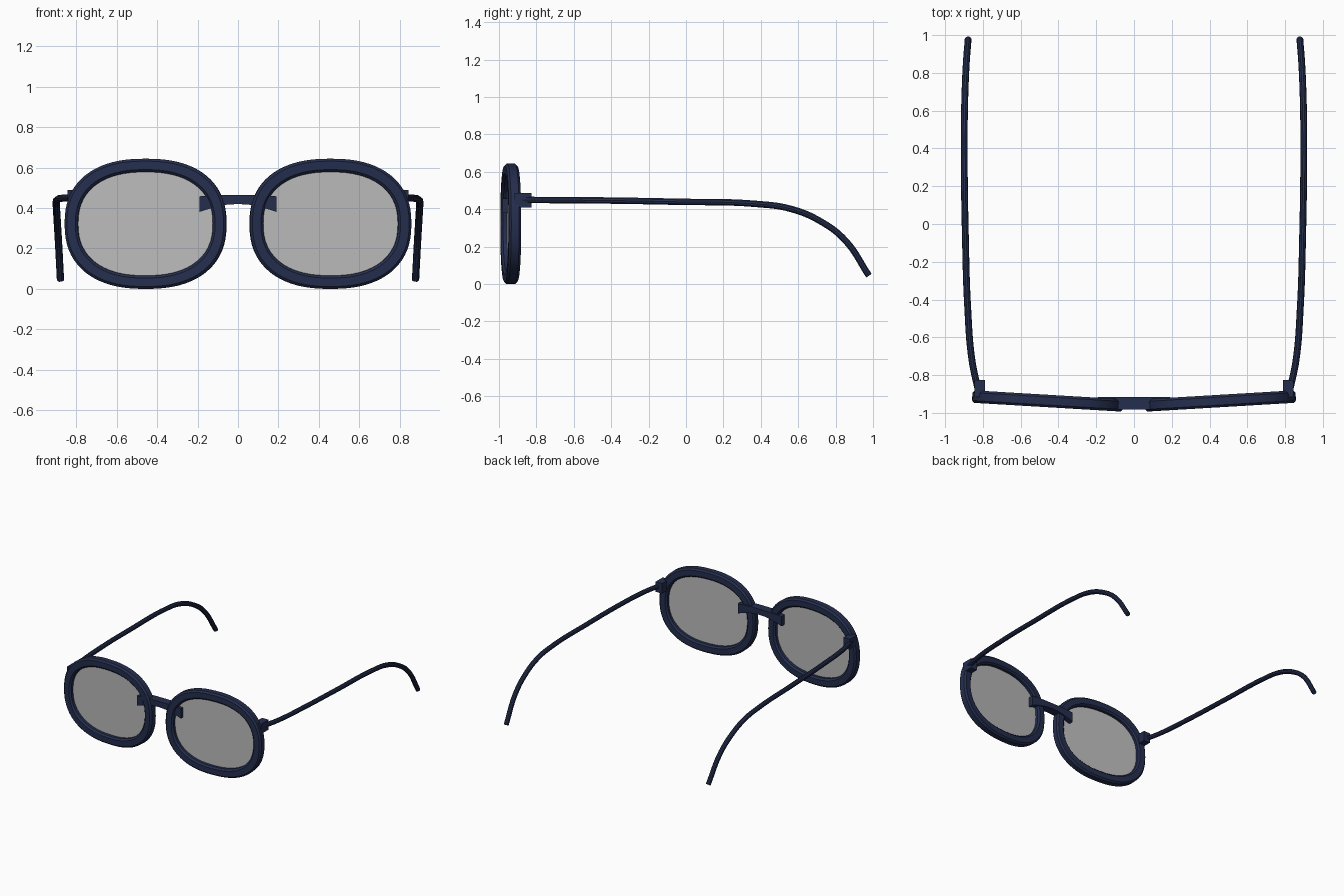
import bpy, bmesh, math
from mathutils import Matrix

cube = bpy.data.objects.get("Cube")
if cube:
    bpy.data.objects.remove(cube, do_unlink=True)


def material(name, rgb, alpha=1.0):
    mat = bpy.data.materials.new(name)
    mat.use_nodes = True
    mat.diffuse_color = (*rgb, alpha)
    node = mat.node_tree.nodes["Principled BSDF"]
    node.inputs["Base Color"].default_value = (*rgb, 1.0)
    node.inputs["Alpha"].default_value = alpha
    return mat


navy = material("navy frame", (0.018, 0.027, 0.075))
tint = material("grey lens", (0.5, 0.5, 0.5), 0.7)


def finish(name, bm, mat, smooth=True):
    bmesh.ops.recalc_face_normals(bm, faces=bm.faces)
    mesh = bpy.data.meshes.new(name)
    bm.to_mesh(mesh)
    bm.free()
    mesh.materials.append(mat)
    obj = bpy.data.objects.new(name, mesh)
    bpy.context.collection.objects.link(obj)
    bpy.context.view_layer.objects.active = obj
    obj.select_set(True)
    if smooth:
        bpy.ops.object.shade_smooth_by_angle(angle=math.radians(35))
    obj.select_set(False)
    return obj


SEGMENTS = 72
LENS_X, LENS_Y, LENS_Z = 0.457, -0.937, 0.322
TILT = math.radians(3.4)


def oval(bm, half_w, half_h, y):
    """Ring of vertices on a rounded, slightly squared oval."""
    ring = []
    for i in range(SEGMENTS):
        a = 2 * math.pi * i / SEGMENTS
        c, s = math.cos(a), math.sin(a)
        e = 2 / 2.35
        ring.append(bm.verts.new((math.copysign(abs(c) ** e, c) * half_w, y,
                                  math.copysign(abs(s) ** e, s) * half_h)))
    return ring


def place(bm, side):
    turn = Matrix.Rotation(side * TILT, 4, "Z")
    move = Matrix.Translation((side * LENS_X, LENS_Y, LENS_Z))
    bmesh.ops.transform(bm, matrix=move @ turn, verts=bm.verts)


def rim(name, side):
    # Chamfered rectangular section swept round the oval: (inset, depth)
    d, w, b = 0.033, 0.066, 0.012
    section = [(0, -d + b), (b, -d), (w - b, -d), (w, -d + b),
               (w, d - b), (w - b, d), (b, d), (0, d - b)]
    bm = bmesh.new()
    rings = [oval(bm, 0.4 - i, 0.322 - i, y) for i, y in section]
    for k, ring in enumerate(rings):
        nxt = rings[(k + 1) % len(rings)]
        for i in range(SEGMENTS):
            j = (i + 1) % SEGMENTS
            bm.faces.new((ring[i], ring[j], nxt[j], nxt[i]))
    place(bm, side)
    finish(name, bm, navy)


def lens(name, side):
    bm = bmesh.new()
    bm.faces.new(oval(bm, 0.338, 0.26, 0))
    place(bm, side)
    finish(name, bm, tint, False)


def hinge(name, side):
    bm = bmesh.new()
    bmesh.ops.create_cube(bm, size=1)
    bmesh.ops.scale(bm, vec=(0.056, 0.09, 0.078), verts=bm.verts)
    bmesh.ops.translate(bm, vec=(side * 0.816, -0.872, 0.449), verts=bm.verts)
    finish(name, bm, navy, False)


def temple(name, side):
    path = [(0.825, -0.88, 0.45), (0.858, -0.72, 0.449), (0.88, -0.45, 0.447),
            (0.893, -0.05, 0.44), (0.899, 0.38, 0.428), (0.898, 0.56, 0.402),
            (0.894, 0.72, 0.335), (0.888, 0.85, 0.235), (0.878, 0.978, 0.045)]
    curve = bpy.data.curves.new(name, "CURVE")
    curve.dimensions = "3D"
    curve.bevel_depth = 0.018
    curve.bevel_resolution = 3
    curve.resolution_u = 8
    curve.use_fill_caps = True
    spline = curve.splines.new("BEZIER")
    spline.bezier_points.add(len(path) - 1)
    for point, (x, y, z) in zip(spline.bezier_points, path):
        point.co = (side * x, y, z)
        point.handle_left_type = point.handle_right_type = "AUTO"
    tube = bpy.data.objects.new(name, curve)
    bpy.context.collection.objects.link(tube)
    bpy.context.view_layer.update()
    mesh = tube.evaluated_get(bpy.context.evaluated_depsgraph_get()).to_mesh()
    bm = bmesh.new()
    bm.from_mesh(mesh)
    bpy.data.objects.remove(tube, do_unlink=True)
    bmesh.ops.remove_doubles(bm, verts=bm.verts, dist=0.0001)
    finish(name, bm, navy)


def bridge():
    # Half profile: (x, bottom z, top z), mirrored across the middle
    half = [(0, 0.42, 0.464), (0.06, 0.416, 0.464), (0.1, 0.408, 0.463),
            (0.14, 0.397, 0.461), (0.19, 0.381, 0.458)]
    profile = [(-x, lo, hi) for x, lo, hi in reversed(half[1:])] + half
    bm = bmesh.new()
    outline = [(x, lo) for x, lo, hi in profile]
    outline += [(x, hi) for x, lo, hi in reversed(profile)]
    face = bm.faces.new([bm.verts.new((x, -0.981, z)) for x, z in outline])
    out = bmesh.ops.extrude_face_region(bm, geom=[face])
    verts = [v for v in out["geom"] if isinstance(v, bmesh.types.BMVert)]
    bmesh.ops.translate(bm, vec=(0, 0.066, 0), verts=verts)
    finish("bridge", bm, navy)


bridge()
for label, side in (("left", 1), ("right", -1)):
    rim(label + "_rim", side)
    lens(label + "_lens", side)
    hinge(label + "_hinge", side)
    temple(label + "_temple", side)
